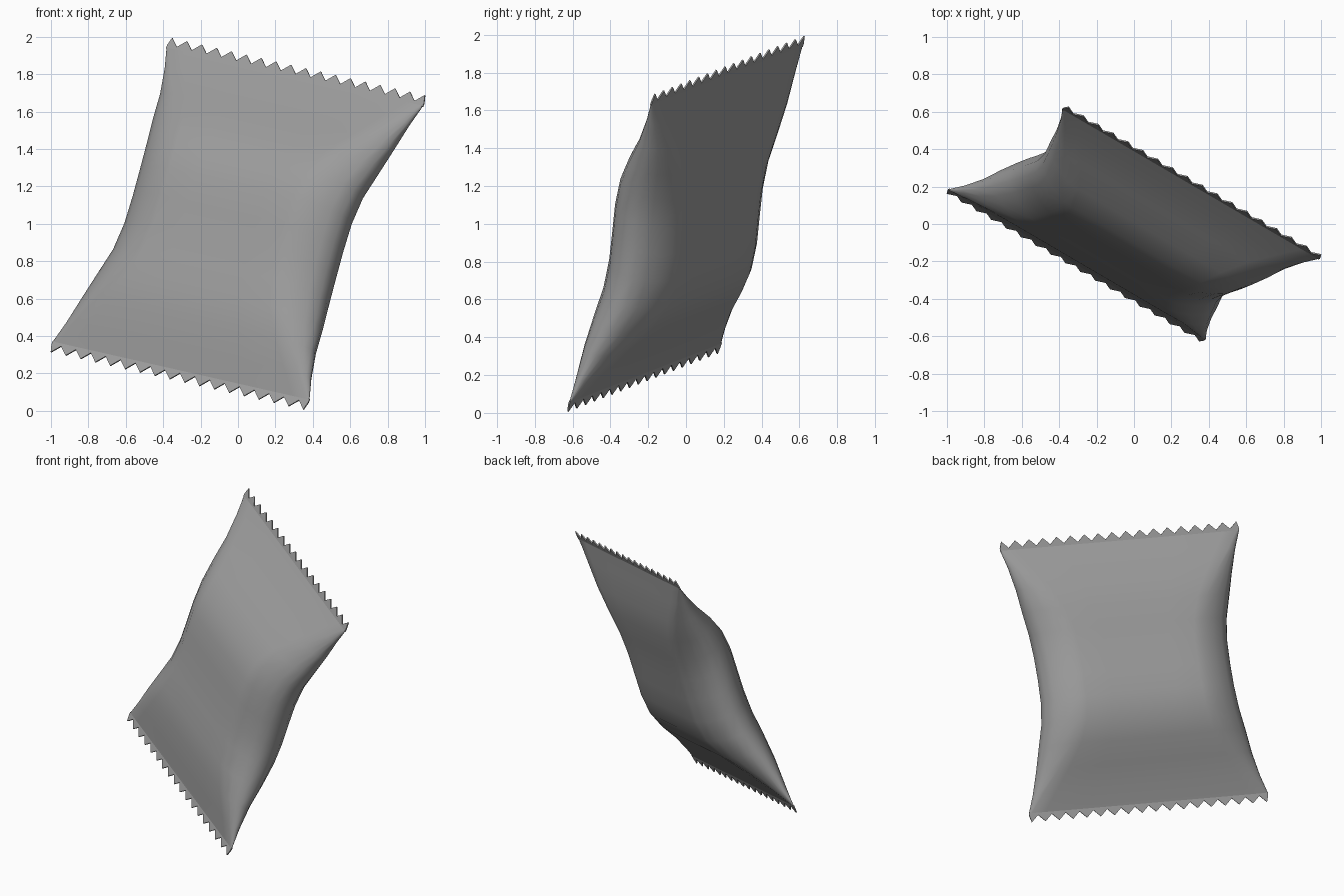
import bpy
from mathutils import Vector, Matrix

if "Cube" in bpy.data.objects:
    bpy.data.objects.remove(bpy.data.objects["Cube"])

# Tilted frame of the packet: width axis, height axis, front normal
U = Vector((0.847, -0.495, -0.192)).normalized()
N = U.cross(Vector((0.341, 0.253, 0.907))).normalized()
V = N.cross(U)
FRAME = Matrix((U, V, N)).transposed()
ORIGIN = Vector((0, 0, 1))

# Grey foil
foil = bpy.data.materials.new("foil_grey")
foil.diffuse_color = (0.33, 0.33, 0.33, 1)
foil.use_nodes = True
foil.node_tree.nodes["Principled BSDF"].inputs["Base Color"].default_value = foil.diffuse_color


def build(name, points, faces):
    mesh = bpy.data.meshes.new(name)
    mesh.from_pydata([FRAME @ Vector(p) + ORIGIN for p in points], [], faces)
    mesh.update()
    mesh.materials.append(foil)
    obj = bpy.data.objects.new(name, mesh)
    bpy.context.collection.objects.link(obj)
    return obj


# Puffed body: height, half thickness, shoulder half width, side half width,
# and forward bend (mirrored to a backward bend in the lower half)
half = [(0.0, 0.2, 0.44, 0.652, 0.0), (0.15, 0.199, 0.443, 0.655, 0.026),
        (0.3, 0.188, 0.46, 0.67, 0.036), (0.45, 0.157, 0.51, 0.702, 0.022),
        (0.6, 0.104, 0.6, 0.732, 0.004), (0.75, 0.046, 0.71, 0.77, 0.0),
        (0.87, 0.004, 0.795, 0.81, 0.0)]
stations = [(-v, t, s, w, -d) for v, t, s, w, d in reversed(half[1:])] + half


def section(v, t, s, w, d):
    side = w - s
    quarter = [(s * 0.5, t), (s * 0.88, t), (s, t * 0.97),
               (s + side * 0.4, t * 0.78), (s + side * 0.7, t * 0.57),
               (s + side * 0.92, t * 0.32)]
    front = [(-x, n) for x, n in reversed(quarter)] + [(0, t)] + quarter
    back = [(x, -n) for x, n in reversed(front)]
    loop = [(-w, 0)] + front + [(w, 0)] + back
    return [(x, v, n + d) for x, n in loop]


points, faces = [], []
for st in stations:
    points += section(*st)
k = len(points) // len(stations)
for r in range(len(stations) - 1):
    for i in range(k):
        j = (i + 1) % k
        faces.append((r * k + i, (r + 1) * k + i, (r + 1) * k + j, r * k + j))
body = build("packet_body", points, faces)
bpy.context.view_layer.objects.active = body
body.select_set(True)
bpy.ops.object.mode_set(mode='EDIT')
bpy.ops.mesh.select_all(action='SELECT')
bpy.ops.mesh.normals_make_consistent(inside=False)
bpy.ops.object.mode_set(mode='OBJECT')
bpy.ops.object.shade_smooth_by_angle(angle=1.0)


# Crimped end seals with a zigzag cut edge
def seal(name, sign, teeth=18):
    a, b = 0.81, 0.797
    pitch = 2 * b / (teeth - 1)
    edge = [(-a, 0.885)]
    for i in range(teeth):
        x = -b + i * pitch
        edge.append((x, 0.93))
        edge.append((x + pitch / 2, 0.885) if i < teeth - 1 else (a, 0.885))
    pts, fcs = [], []
    for x, v in edge:
        pts += [(x, sign * 0.865, 0), (x, sign * v, 0)]
    for i in range(len(edge) - 1):
        q = (2 * i, 2 * i + 2, 2 * i + 3, 2 * i + 1)
        fcs.append(q if sign > 0 else q[::-1])
    obj = build(name, pts, fcs)
    mod = obj.modifiers.new("thickness", 'SOLIDIFY')
    mod.thickness = 0.008
    mod.offset = 0


seal("top_seal", 1)
seal("bottom_seal", -1)
